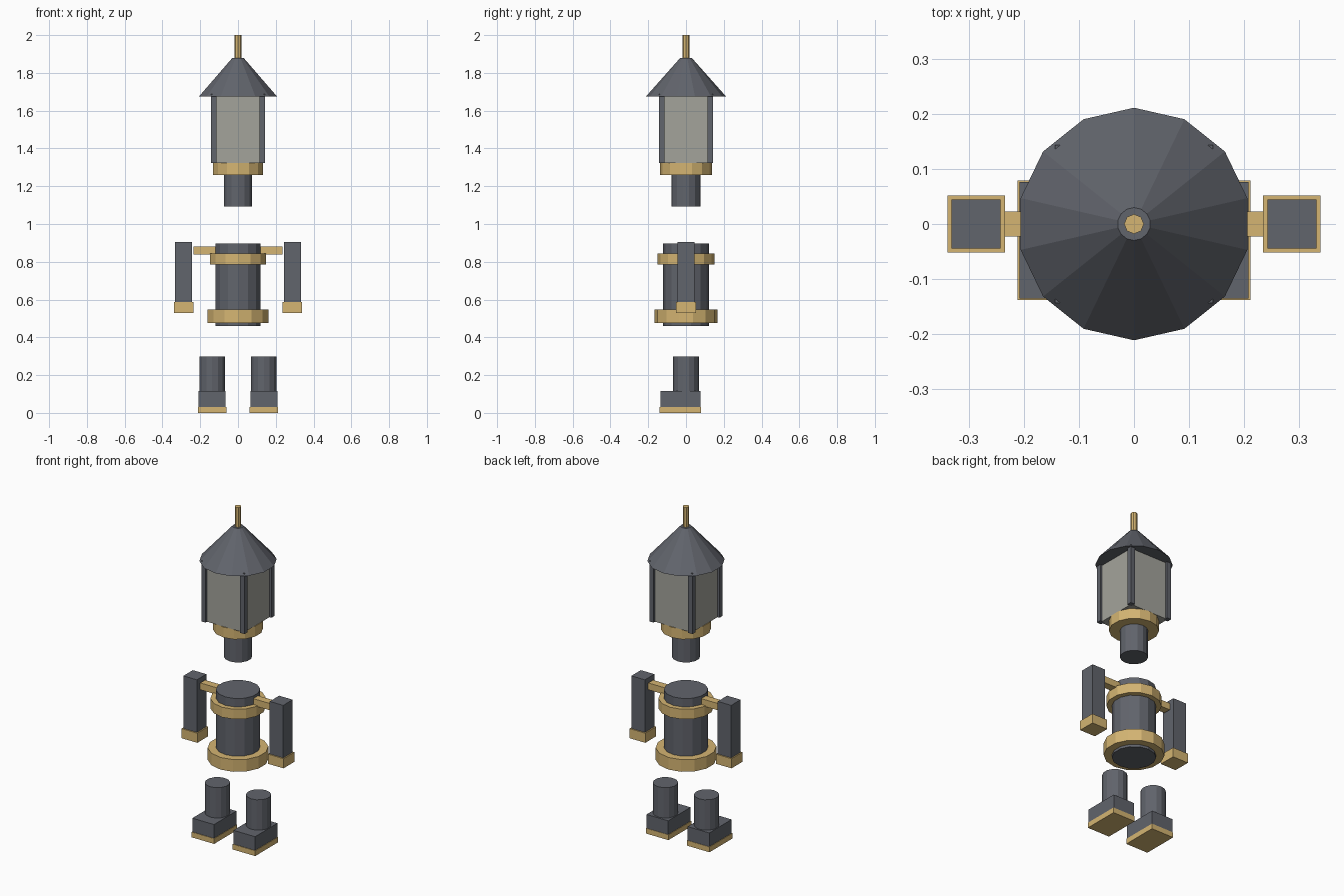
import bpy, bmesh
from math import sin, cos, tau

if "Cube" in bpy.data.objects:
    bpy.data.objects.remove(bpy.data.objects["Cube"])


def material(name, rgb):
    m = bpy.data.materials.new(name)
    m.diffuse_color = (*rgb, 1)
    m.use_nodes = True
    m.node_tree.nodes["Principled BSDF"].inputs["Base Color"].default_value = m.diffuse_color
    return m


DARK = material("dark_metal", (0.12, 0.128, 0.15))
GOLD = material("brass", (0.66, 0.46, 0.17))
GLASS = material("pane", (0.37, 0.37, 0.33))


def finish(name, bm, mat):
    bmesh.ops.recalc_face_normals(bm, faces=bm.faces)
    me = bpy.data.meshes.new(name)
    bm.to_mesh(me)
    bm.free()
    me.materials.append(mat)
    ob = bpy.data.objects.new(name, me)
    bpy.context.collection.objects.link(ob)
    return ob


def prism(name, mat, r0, z0, z1, r1=None, sides=14, x=0.0):
    """Closed n-sided prism or frustum with a vertex on +y."""
    bm = bmesh.new()
    rings = []
    for r, z in ((r0, z0), (r0 if r1 is None else r1, z1)):
        rings.append([bm.verts.new((x + r * sin(tau * i / sides), r * cos(tau * i / sides), z))
                      for i in range(sides)])
    a, b = rings
    for i in range(sides):
        j = (i + 1) % sides
        bm.faces.new((a[i], a[j], b[j], b[i]))
    bm.faces.new(a)
    bm.faces.new(b)
    return finish(name, bm, mat)


def box(name, mat, xs, ys, zs):
    """Axis-aligned box given by its ranges."""
    bm = bmesh.new()
    bmesh.ops.create_cube(bm, size=1)
    for v in bm.verts:
        v.co = [(r[0] + r[1]) / 2 + c * (r[1] - r[0]) for c, r in zip(v.co, (xs, ys, zs))]
    return finish(name, bm, mat)


# Lantern head
prism("finial", GOLD, 0.018, 1.87, 2.0, sides=8)
prism("roof", DARK, 0.212, 1.675, 1.88, r1=0.03)
box("lantern_pane", GLASS, (-0.13, 0.13), (-0.13, 0.13), (1.322, 1.675))
for sx in (-1, 1):
    for sy in (-1, 1):
        box("lantern_post", DARK, sorted((sx * 0.115, sx * 0.144)),
            sorted((sy * 0.115, sy * 0.144)), (1.322, 1.687))
prism("head_collar", GOLD, 0.137, 1.26, 1.322)
prism("neck", DARK, 0.077, 1.093, 1.27)

# Torso with bands
prism("torso", DARK, 0.121, 0.46, 0.896)
prism("chest_band", GOLD, 0.151, 0.785, 0.845)
prism("waist_band", GOLD, 0.166, 0.475, 0.548)

# Arms and legs, both sides
for s, side in ((-1, "left"), (1, "right")):
    def span(a, b):
        return sorted((s * a, s * b))
    box(side + "_shoulder_bar", GOLD, span(0.1, 0.236), (-0.023, 0.023), (0.839, 0.88))
    box(side + "_arm", DARK, span(0.243, 0.333), (-0.045, 0.045), (0.588, 0.905))
    box(side + "_hand", GOLD, span(0.235, 0.34), (-0.052, 0.052), (0.53, 0.588))
    prism(side + "_leg", DARK, 0.069, 0.105, 0.298, x=s * 0.137)
    box(side + "_boot", DARK, span(0.065, 0.209), (-0.136, 0.077), (0.03, 0.115))
    box(side + "_sole", GOLD, span(0.062, 0.212), (-0.139, 0.079), (0, 0.032))
